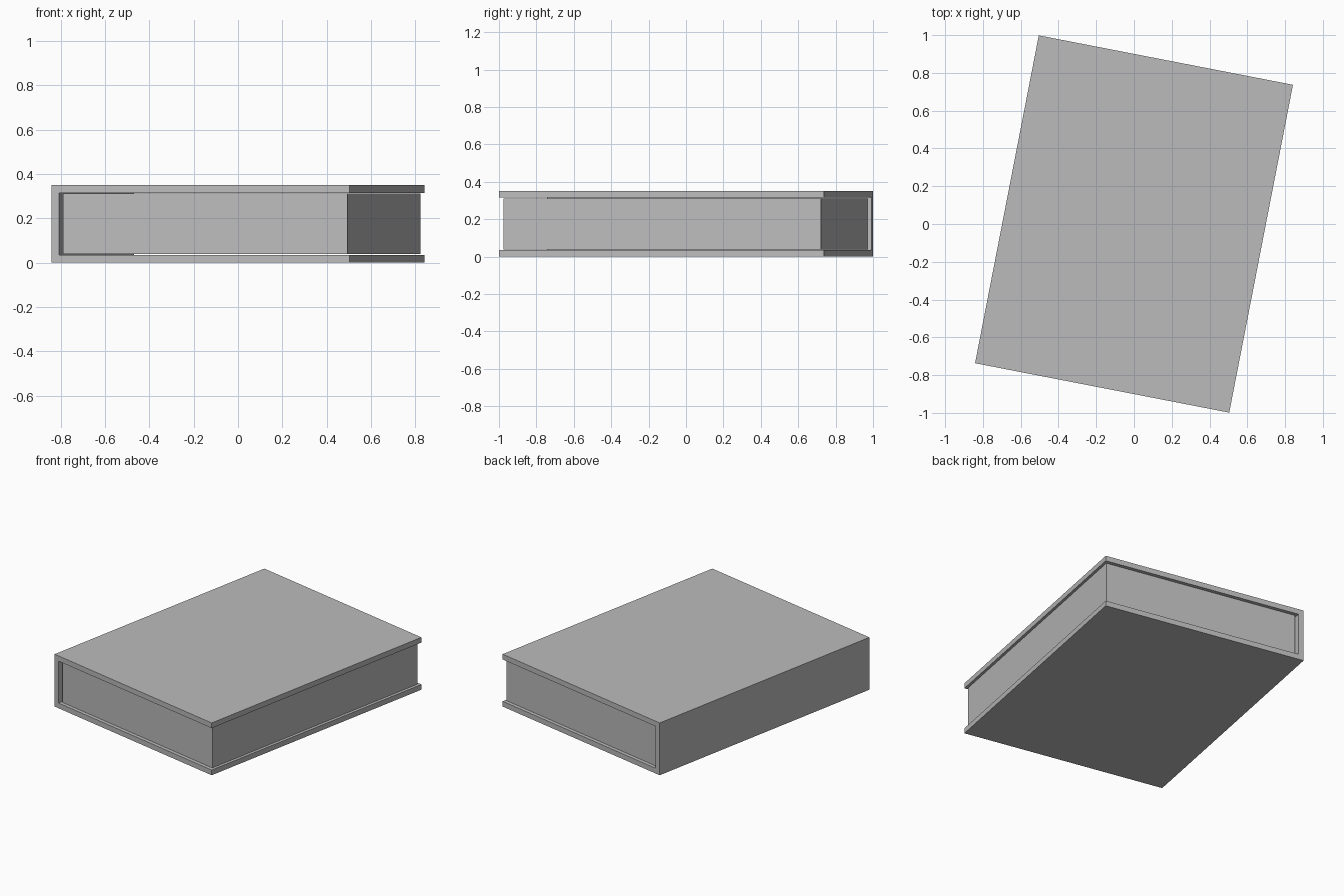
import bpy
import bmesh
from math import radians
from mathutils import Matrix

WIDTH, LENGTH, HEIGHT = 1.371, 1.768, 0.35
BOARD = 0.035          # thickness of cover boards and spine
PAGE_SCALE = 0.978     # pages sit slightly inside the cover
TURN = Matrix.Rotation(radians(-11), 4, 'Z')

cube = bpy.data.objects.get("Cube")
if cube:
    bpy.data.objects.remove(cube, do_unlink=True)

grey = bpy.data.materials.new("plain_grey")
grey.use_nodes = True
grey.diffuse_color = (0.5, 0.5, 0.5, 1)
grey.node_tree.nodes["Principled BSDF"].inputs["Base Color"].default_value = grey.diffuse_color


def extrude_profile(name, points, length):
    """Extrude an XZ outline along Y, centred on y = 0, and turn it."""
    bm = bmesh.new()
    face = bm.faces.new([bm.verts.new((x, -length / 2, z)) for x, z in points])
    side = bmesh.ops.extrude_face_region(bm, geom=[face])
    moved = [v for v in side["geom"] if isinstance(v, bmesh.types.BMVert)]
    bmesh.ops.translate(bm, verts=moved, vec=(0, length, 0))
    bmesh.ops.recalc_face_normals(bm, faces=bm.faces)
    bm.transform(TURN)
    mesh = bpy.data.meshes.new(name)
    bm.to_mesh(mesh)
    bm.free()
    mesh.materials.append(grey)
    obj = bpy.data.objects.new(name, mesh)
    bpy.context.collection.objects.link(obj)
    return obj


# Cover: two boards joined by a spine in one C-shaped outline
left, right = -WIDTH / 2, WIDTH / 2
inner, low, high = left + BOARD, BOARD, HEIGHT - BOARD
extrude_profile("book_cover", [
    (left, 0), (right, 0), (right, low), (inner, low),
    (inner, high), (right, high), (right, HEIGHT), (left, HEIGHT)], LENGTH)

# Pages: a block inset evenly within the cover's hollow
mid_x, mid_z = (inner + right) / 2, HEIGHT / 2
half_w = (right - inner) / 2 * PAGE_SCALE
half_h = (high - low) / 2 * PAGE_SCALE
corners = [(-1, -1), (1, -1), (1, 1), (-1, 1)]
extrude_profile("page_block",
                [(mid_x + sx * half_w, mid_z + sz * half_h) for sx, sz in corners],
                LENGTH * PAGE_SCALE)
